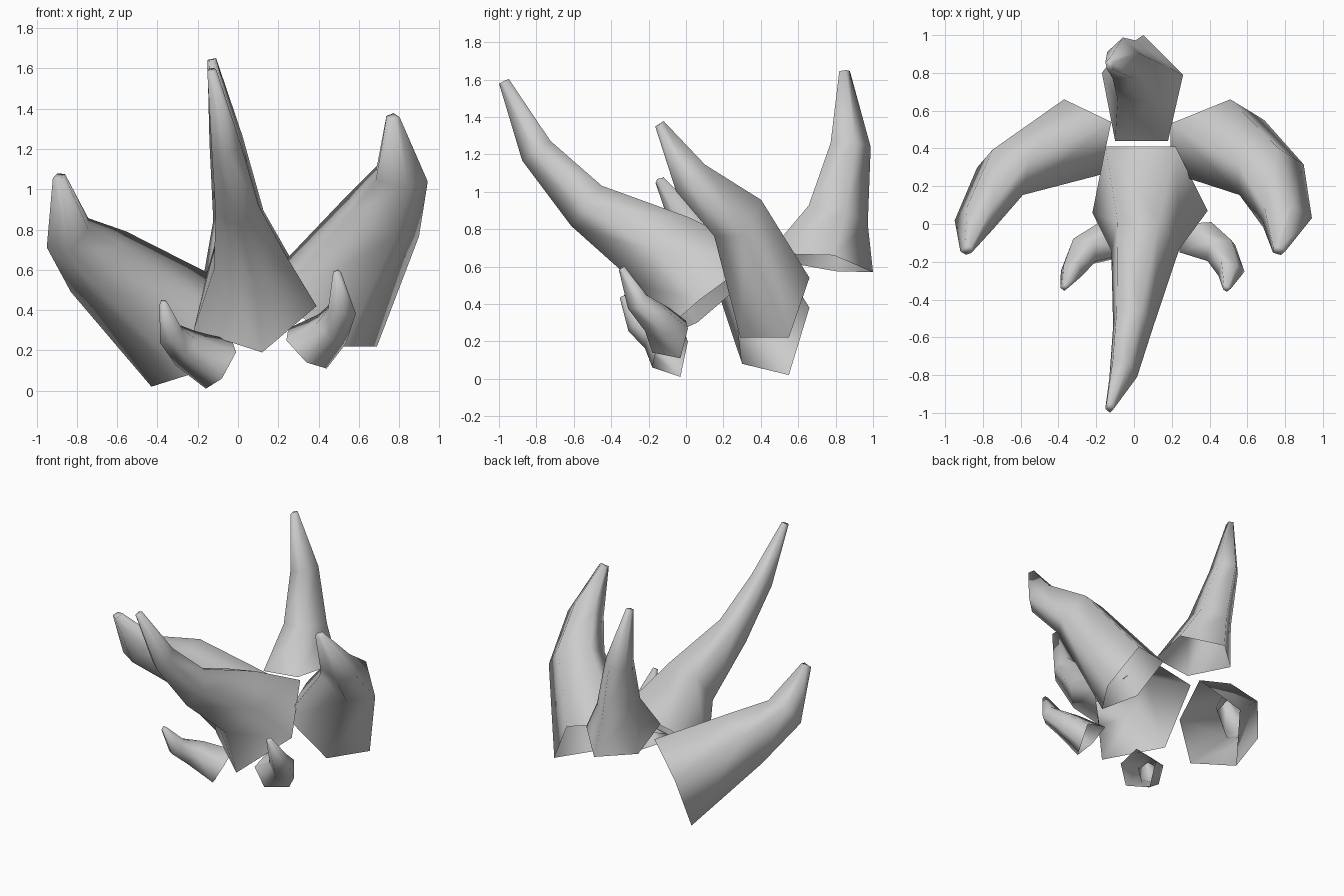
import bpy, bmesh
from mathutils import Vector

if "Cube" in bpy.data.objects:
    bpy.data.objects.remove(bpy.data.objects["Cube"])

stone = bpy.data.materials.new("pale_grey")
stone.diffuse_color = (0.6, 0.6, 0.6, 1)
stone.use_nodes = True
stone.node_tree.nodes["Principled BSDF"].inputs["Base Color"].default_value = stone.diffuse_color


def horn(name, base, rings):
    """Five-sided open horn: base outline swept through (centre, scale) rings."""
    base = [Vector(p) for p in base]
    origin = sum(base, Vector()) / 5
    offsets = [p - origin for p in base]
    centres = [origin] + [Vector(c) for c, s in rings]
    normal = sum((offsets[i].cross(offsets[(i + 1) % 5]) for i in range(5)), Vector()).normalized()
    if normal.dot(centres[1] - origin) < 0:
        normal = -normal
    bm = bmesh.new()
    loops = [[bm.verts.new(p) for p in base]]
    for i, (c, s) in enumerate(rings, 1):
        tangent = centres[min(i + 1, len(rings))] - centres[i - 1]
        turn = normal.rotation_difference(tangent.normalized())
        loops.append([bm.verts.new(centres[i] + turn @ (o * s)) for o in offsets])
    for a, b in zip(loops, loops[1:]):
        for i in range(5):
            j = (i + 1) % 5
            bm.faces.new((a[i], a[j], b[j], b[i]))
    bm.faces.new(loops[-1])
    bmesh.ops.recalc_face_normals(bm, faces=bm.faces)
    # make sure the tip cap faces outwards
    bm.faces.ensure_lookup_table()
    bm.normal_update()
    if bm.faces[-1].normal.dot(centres[-1] - centres[-2]) < 0:
        bmesh.ops.reverse_faces(bm, faces=bm.faces)
    for f in bm.faces:
        f.smooth = True
    me = bpy.data.meshes.new(name)
    bm.to_mesh(me)
    bm.free()
    me.materials.append(stone)
    bpy.context.collection.objects.link(bpy.data.objects.new(name, me))


# large horn leaning forward
horn("centre_horn",
     [(-.15, .41, .60), (.22, .41, .67), (.39, .07, .42), (.12, -.19, .19), (-.22, .06, .30)],
     [((.05, -.10, .69), .59), ((-.01, -.52, .93), .35),
      ((-.06, -.79, 1.22), .24), ((-.13, -.97, 1.59), .075)])

# upright horn at the back
horn("back_horn",
     [(.18, .44, .67), (.26, .79, .66), (.05, 1.0, .57), (-.17, .80, .575), (-.10, .44, .64)],
     [((0, .80, .88), .58), ((-.06, .87, 1.25), .38), ((-.13, .845, 1.645), .1)])

# side horns
horn("right_horn",
     [(.20, .27, .45), (.52, .29, .22), (.69, .55, .22), (.51, .66, .54), (.19, .53, .60)],
     [((.71, .27, .87), .65), ((.80, .03, 1.07), .43), ((.765, -.14, 1.36), .11)])
horn("left_horn",
     [(-.18, .26, .41), (-.24, .30, .08), (-.43, .55, .02), (-.37, .66, .38), (-.12, .54, .57)],
     [((-.68, .27, .64), .65), ((-.83, .03, .78), .42), ((-.885, -.14, 1.065), .11)])

# small horns at the front
horn("small_right_horn",
     [(.44, -.03, .11), (.34, -.18, .14), (.24, -.15, .25), (.25, 0, .31), (.41, .01, .27)],
     [((.46, -.14, .31), .72), ((.51, -.25, .41), .52), ((.49, -.34, .59), .15)])
horn("small_left_horn",
     [(-.16, -.03, .01), (-.08, -.18, .06), (-.01, -.15, .19), (-.03, -.01, .25), (-.18, .01, .2)],
     [((-.26, -.14, .22), .72), ((-.33, -.25, .29), .5), ((-.37, -.335, .44), .15)])
